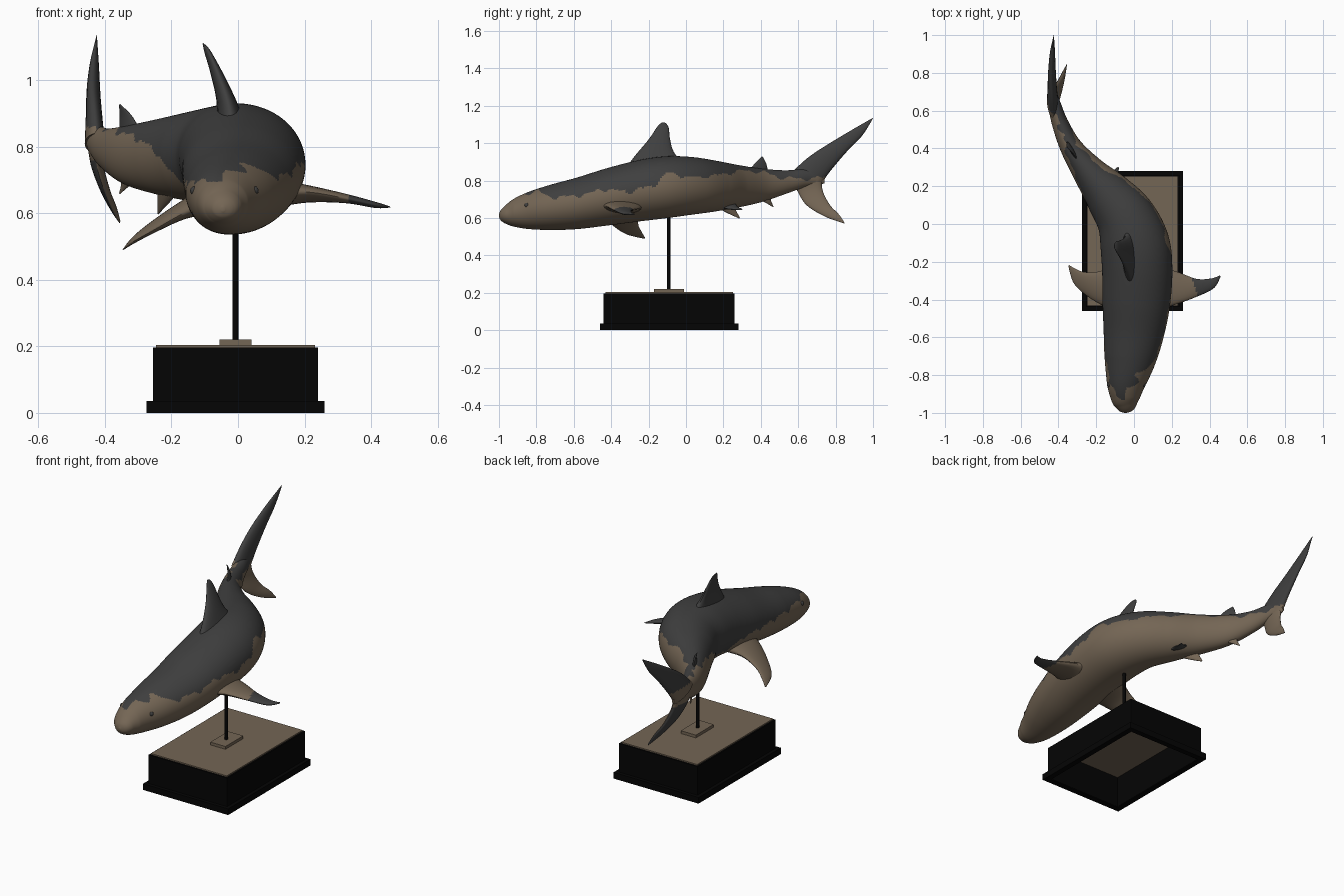
import bpy, bmesh
from math import sin, cos, pi, radians
from mathutils import Vector

if "Cube" in bpy.data.objects:
    bpy.data.objects.remove(bpy.data.objects["Cube"])


def material(name, rgb):
    m = bpy.data.materials.new(name)
    m.use_nodes = True
    m.diffuse_color = (*rgb, 1)
    m.node_tree.nodes["Principled BSDF"].inputs["Base Color"].default_value = (*rgb, 1)
    return m


GREY = material("slate_grey", (.05, .05, .05))
TAN = material("tan", (.175, .132, .09))
BLACK = material("black", (.0015, .0015, .0015))


def add_object(name, bm, mats, smooth=False):
    bmesh.ops.recalc_face_normals(bm, faces=bm.faces[:])
    mesh = bpy.data.meshes.new(name)
    bm.to_mesh(mesh)
    bm.free()
    for m in mats:
        mesh.materials.append(m)
    ob = bpy.data.objects.new(name, mesh)
    bpy.context.collection.objects.link(ob)
    if smooth:
        bpy.ops.object.select_all(action='DESELECT')
        ob.select_set(True)
        bpy.context.view_layer.objects.active = ob
        bpy.ops.object.shade_smooth_by_angle(angle=radians(50))
    return ob


def spline(rows, steps):
    """Smooth curve through rows of numbers (Catmull-Rom)."""
    out = []
    for i in range(len(rows) - 1):
        a, b, c, d = (rows[max(0, min(len(rows) - 1, i + k))] for k in (-1, 0, 1, 2))
        for s in range(steps):
            t = s / steps
            out.append([q + .5 * t * (r - p + t * (2 * p - 5 * q + 4 * r - u + t * (3 * (q - r) + u - p)))
                        for p, q, r, u in zip(a, b, c, d)])
    out.append(list(rows[-1]))
    return out


def loft(name, rings, rule):
    """Skin closed rings; rule(centre, normal) is true where the face is tan."""
    bm = bmesh.new()
    loops = [[bm.verts.new(p) for p in ring] for ring in rings]
    n = len(loops[0])
    for a, b in zip(loops, loops[1:]):
        for i in range(n):
            j = (i + 1) % n
            bm.faces.new((a[i], a[j], b[j], b[i]))
    bm.faces.new(loops[0])
    bm.faces.new(loops[-1])
    bmesh.ops.recalc_face_normals(bm, faces=bm.faces[:])
    bm.normal_update()
    for f in bm.faces:
        f.material_index = int(rule(f.calc_center_median(), f.normal))
    return add_object(name, bm, (GREY, TAN), True)


# Body stations: x, y, half width, top, bottom
stations = [
    (-.045, -1, .006, .62, .605), (-.045, -.99, .033, .643, .587), (-.045, -.965, .056, .668, .570),
    (-.047, -.92, .078, .703, .554), (-.042, -.84, .104, .740, .541), (-.022, -.72, .136, .779, .536),
    (-.002, -.58, .160, .817, .541), (.012, -.42, .179, .867, .560), (.017, -.24, .186, .912, .583),
    (.003, -.1, .183, .930, .600), (-.043, .03, .160, .926, .618), (-.132, .152, .130, .907, .635),
    (-.235, .273, .090, .884, .656), (-.33, .402, .060, .864, .685), (-.39, .53, .044, .855, .728),
    (-.42, .63, .034, .862, .763), (-.433, .70, .022, .855, .775), (-.436, .74, .006, .835, .785)]
path = spline(stations, 16)

# Height of the colour edge along each side of the body: y, z
left_edge = [(-1, .75), (-.93, .71), (-.86, .728), (-.79, .748), (-.74, .71), (-.56, .722), (-.45, .752),
             (-.3, .742), (-.17, .775), (-.1, .845), (0, .818), (.15, .825), (.3, .853), (.42, .845),
             (.5, .815), (.6, .812), (.8, .80)]
right_edge = [(-1, .75), (-.93, .69), (-.86, .70), (-.7, .69), (-.3, .70), (-.15, .665), (-.02, .69),
              (.1, .785), (.25, .83), (.45, .855), (.8, .86)]


def edge_height(edge, y):
    for (a, u), (b, v) in zip(edge, edge[1:]):
        if y <= b:
            return u + (v - u) * (y - a) / (b - a)
    return edge[-1][1]


def body_rule(c, n):
    edge = left_edge if n.x > 0 else right_edge
    return c.z < edge_height(edge, c.y) + .007 * sin(c.y * 47) + .005 * sin(c.y * 93 + 1)


rings = []
for i, (x, y, w, top, low) in enumerate(path):
    a, b = path[max(0, i - 1)], path[min(len(path) - 1, i + 1)]
    side = Vector((b[1] - a[1], a[0] - b[0], 0)).normalized()
    mid = Vector((x, y, (top + low) / 2))
    rings.append([mid + side * w * cos(t) + Vector((0, 0, (top - low) / 2 * sin(t)))
                  for t in (2 * pi * k / 112 for k in range(112))])
loft("body", rings, body_rule)


def fin(name, sections, rule):
    """Sections run root to tip: leading x y z, trailing x y z, thickness."""
    first, last = sections[0], sections[-1]
    root, tip = Vector(first[:3]), Vector(last[:3])
    normal = (Vector(first[3:6]) - root).cross(tip - root).normalized()
    shape = []
    for s in spline(sections, 9):
        lead, trail = Vector(s[:3]), Vector(s[3:6])
        shape.append([lead.lerp(trail, (1 - cos(t)) / 2) + normal * s[6] / 2 * sin(t)
                      for t in (2 * pi * k / 22 for k in range(22))])
    loft(name, shape, rule)


def grey(c, n):
    return False


def tan(c, n):
    return True


fin("dorsal_fin", [
    (-.015, -.35, .83, -.025, .02, .86, .10), (-.03, -.275, .93, -.042, -.06, .945, .058),
    (-.06, -.20, 1.02, -.068, -.085, 1.02, .035), (-.09, -.152, 1.09, -.093, -.092, 1.08, .018),
    (-.105, -.127, 1.112, -.105, -.107, 1.108, .003)], grey)

fin("left_pectoral_fin", [
    (.11, -.46, .66, .13, -.23, .66, .085), (.21, -.43, .664, .22, -.25, .652, .05),
    (.32, -.39, .646, .33, -.29, .643, .028), (.42, -.342, .624, .41, -.288, .626, .018),
    (.458, -.28, .618, .455, -.272, .621, .003)], lambda c, n: c.x < .325 - .3 * (c.y + .35))

fin("right_pectoral_fin", [
    (-.07, -.47, .645, -.09, -.21, .64, .09), (-.165, -.432, .60, -.18, -.25, .61, .05),
    (-.25, -.38, .552, -.26, -.255, .565, .03), (-.318, -.315, .513, -.308, -.238, .528, .018),
    (-.347, -.225, .490, -.343, -.218, .493, .003)], tan)

fin("upper_tail_lobe", [
    (-.425, .56, .84, -.436, .725, .785, .06), (-.432, .655, .925, -.434, .775, .855, .05),
    (-.437, .76, .995, -.432, .86, .955, .04), (-.433, .88, 1.067, -.430, .94, 1.038, .026),
    (-.425, 1, 1.136, -.425, .988, 1.112, .003)], lambda c, n: c.z < (.82 if n.x > 0 else .86))

fin("lower_tail_lobe", [
    (-.425, .56, .81, -.436, .725, .84, .05), (-.425, .595, .745, -.422, .73, .75, .038),
    (-.402, .645, .668, -.397, .768, .672, .028), (-.376, .745, .607, -.372, .815, .622, .018),
    (-.356, .848, .570, -.355, .845, .58, .003)], lambda c, n: n.x > 0 or c.z > .76)

fin("rear_dorsal_fin", [
    (-.29, .32, .84, -.355, .44, .84, .025), (-.32, .37, .893, -.355, .43, .888, .014),
    (-.355, .405, .929, -.357, .414, .922, .003)], grey)

fin("left_pelvic_fin", [
    (-.11, .15, .68, -.18, .26, .69, .035), (-.09, .215, .652, -.125, .275, .66, .02),
    (-.08, .297, .642, -.085, .303, .648, .003)], grey)

fin("right_pelvic_fin", [
    (-.17, .13, .68, -.24, .25, .69, .04), (-.205, .205, .635, -.24, .265, .645, .022),
    (-.24, .285, .597, -.242, .288, .602, .003)], tan)

fin("anal_fin", [
    (-.30, .37, .71, -.355, .45, .72, .03), (-.325, .42, .685, -.35, .455, .69, .016),
    (-.355, .465, .658, -.357, .468, .662, .003)], tan)

# Eyes, set into both sides of the head
for name, x in (("left_eye", .048), ("right_eye", -.130)):
    bm = bmesh.new()
    bmesh.ops.create_uvsphere(bm, u_segments=16, v_segments=10, radius=.014)
    bmesh.ops.translate(bm, verts=bm.verts[:], vec=(x, -.85, .668))
    add_object(name, bm, (GREY,), True)


# Display stand
def box(name, x0, x1, y0, y1, z0, z1, mat, wall=0):
    bm = bmesh.new()
    bmesh.ops.create_cube(bm, size=1)
    bmesh.ops.scale(bm, verts=bm.verts[:], vec=(x1 - x0, y1 - y0, z1 - z0))
    bmesh.ops.translate(bm, verts=bm.verts[:], vec=((x0 + x1) / 2, (y0 + y1) / 2, (z0 + z1) / 2))
    if wall:
        bm.normal_update()
        ends = [f for f in bm.faces if abs(f.normal.z) > .5]
        bmesh.ops.delete(bm, geom=ends, context='FACES')
    ob = add_object(name, bm, (mat,))
    if wall:
        mod = ob.modifiers.new("walls", 'SOLIDIFY')
        mod.thickness, mod.offset, mod.use_even_offset = wall, -1, True


box("base_skirting", -.275, .26, -.46, .28, 0, .035, BLACK, .032)
box("base_walls", -.255, .24, -.44, .26, .003, .197, BLACK, .014)
box("base_top", -.246, .231, -.431, .251, .185, .204, TAN)
box("rod_pad", -.055, .04, -.17, -.01, .2, .22, TAN)

bm = bmesh.new()
bmesh.ops.create_cone(bm, cap_ends=True, segments=20, radius1=.009, radius2=.009, depth=.47)
bmesh.ops.translate(bm, verts=bm.verts[:], vec=(-.008, -.093, .435))
add_object("support_rod", bm, (BLACK,), True)
